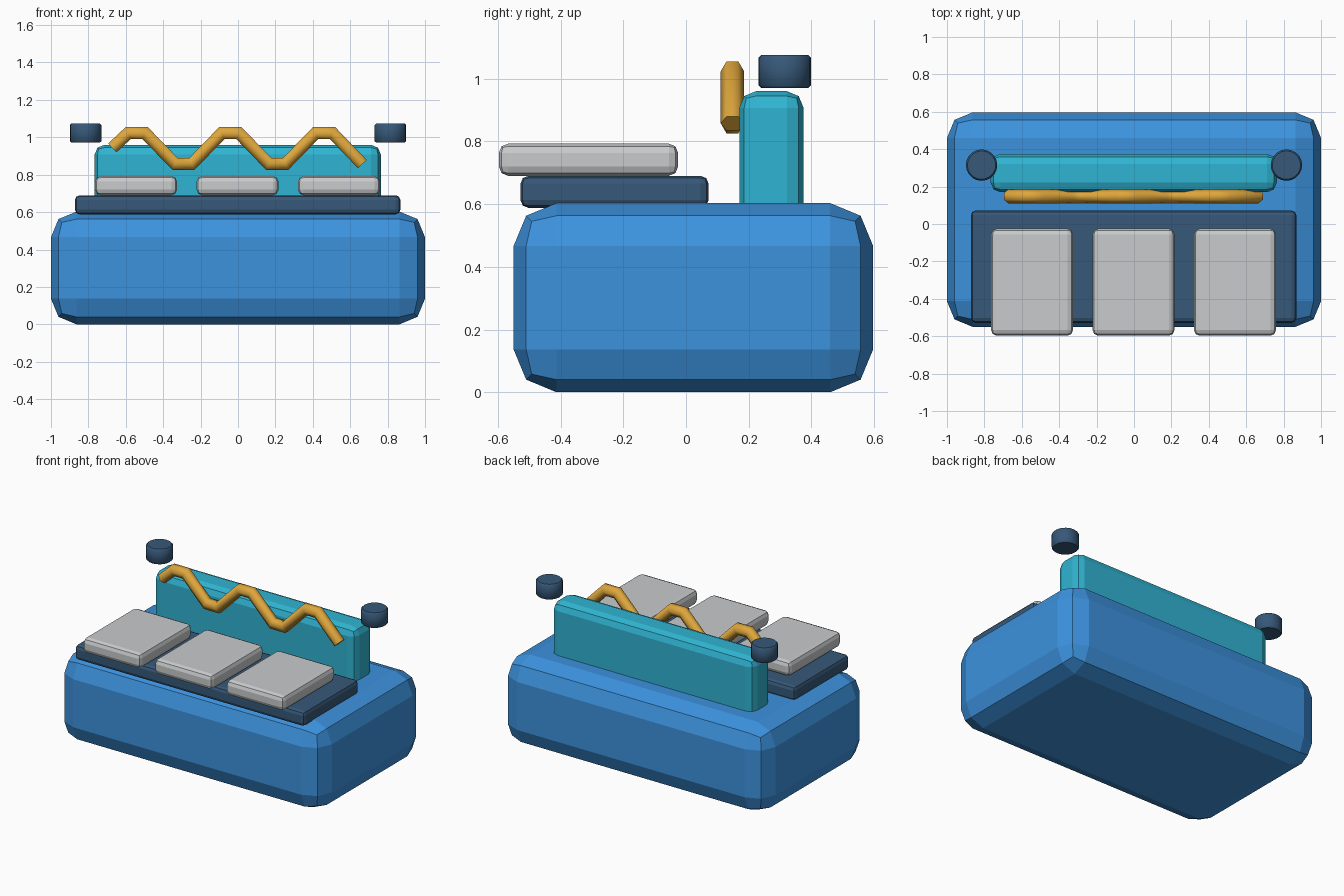
import bpy, bmesh, math
from mathutils import Vector

if "Cube" in bpy.data.objects:
    bpy.data.objects.remove(bpy.data.objects["Cube"])


def material(name, rgb):
    m = bpy.data.materials.new(name)
    lin = [((c / 255 + 0.055) / 1.055) ** 2.4 for c in rgb]
    m.diffuse_color = (*lin, 1)
    m.use_nodes = True
    m.node_tree.nodes["Principled BSDF"].inputs["Base Color"].default_value = m.diffuse_color
    return m


BLUE = material("blue", (60, 146, 222))
TEAL = material("teal", (48, 180, 210))
NAVY = material("navy", (54, 88, 120))
GOLD = material("gold", (222, 166, 60))
GREY = material("light grey", (200, 203, 204))


def finish(name, bm, mat):
    bmesh.ops.recalc_face_normals(bm, faces=bm.faces)
    me = bpy.data.meshes.new(name)
    bm.to_mesh(me)
    bm.free()
    me.materials.append(mat)
    ob = bpy.data.objects.new(name, me)
    bpy.context.collection.objects.link(ob)
    return ob


def add_bevel(ob, width, segments=2):
    mod = ob.modifiers.new("bevel", 'BEVEL')
    mod.width = width
    mod.segments = segments
    mod.limit_method = 'ANGLE'
    mod.angle_limit = math.radians(40)


def box(name, lo, hi, bevel, mat):
    bm = bmesh.new()
    bmesh.ops.create_cube(bm, size=1)
    for v in bm.verts:
        v.co = Vector([(a + b) / 2 + c * (b - a) for a, b, c in zip(lo, hi, v.co)])
    ob = finish(name, bm, mat)
    add_bevel(ob, bevel)
    return ob


# Main body, key tray and upright screen panel
box("body", (-1, -0.55, 0), (1, 0.597, 0.603), 0.137, BLUE)
box("key_tray", (-0.872, -0.528, 0.588), (0.868, 0.072, 0.69), 0.025, NAVY)
box("screen_panel", (-0.767, 0.17, 0.5), (0.764, 0.375, 0.96), 0.053, TEAL)

# Three large keys
for i in range(3):
    cx = -0.545 + 0.5425 * i
    box(f"key_{i + 1}", (cx - 0.219, -0.597, 0.69), (cx + 0.219, -0.025, 0.793), 0.03, GREY)

# Knobs on both sides of the panel
for side, x in (("left", -0.815), ("right", 0.815)):
    bm = bmesh.new()
    bmesh.ops.create_cone(bm, cap_ends=True, segments=20, radius1=0.084, radius2=0.084, depth=0.104)
    bmesh.ops.translate(bm, verts=bm.verts, vec=(x, 0.315, 1.023))
    knob = finish(f"{side}_knob", bm, NAVY)
    for p in knob.data.polygons:
        p.use_smooth = abs(p.normal.z) < 0.5
    add_bevel(knob, 0.008, 1)

# Zigzag wave: six-sided tube with mitred bends
TOP, LOW, R, WAVE_Y = 1.023, 0.858, 0.0375, 0.148
path = [Vector((-0.672, 0.943))]
for i in range(5):
    cx = -0.542 + 0.2505 * i
    z = LOW if i % 2 else TOP
    path += [Vector((cx - 0.045, z)), Vector((cx + 0.045, z))]
path.append(Vector((0.665, 0.857)))

bm = bmesh.new()
rings = []
for i, p in enumerate(path):
    d_in = (p - path[i - 1]).normalized() if i else (path[1] - p).normalized()
    d_out = (path[i + 1] - p).normalized() if i < len(path) - 1 else d_in
    t = (d_in + d_out).normalized()
    n = Vector((-t.y, t.x)) / t.dot(d_in)
    ring = []
    for k in range(6):
        a = k * math.pi / 3
        q = p + n * R * math.sin(a)
        ring.append(bm.verts.new((q.x, WAVE_Y + R * math.cos(a), q.y)))
    rings.append(ring)
for a, b in zip(rings, rings[1:]):
    for k in range(6):
        bm.faces.new((a[k], a[(k + 1) % 6], b[(k + 1) % 6], b[k])).smooth = True
bm.faces.new(rings[0])
bm.faces.new(rings[-1])
finish("wave_line", bm, GOLD)
